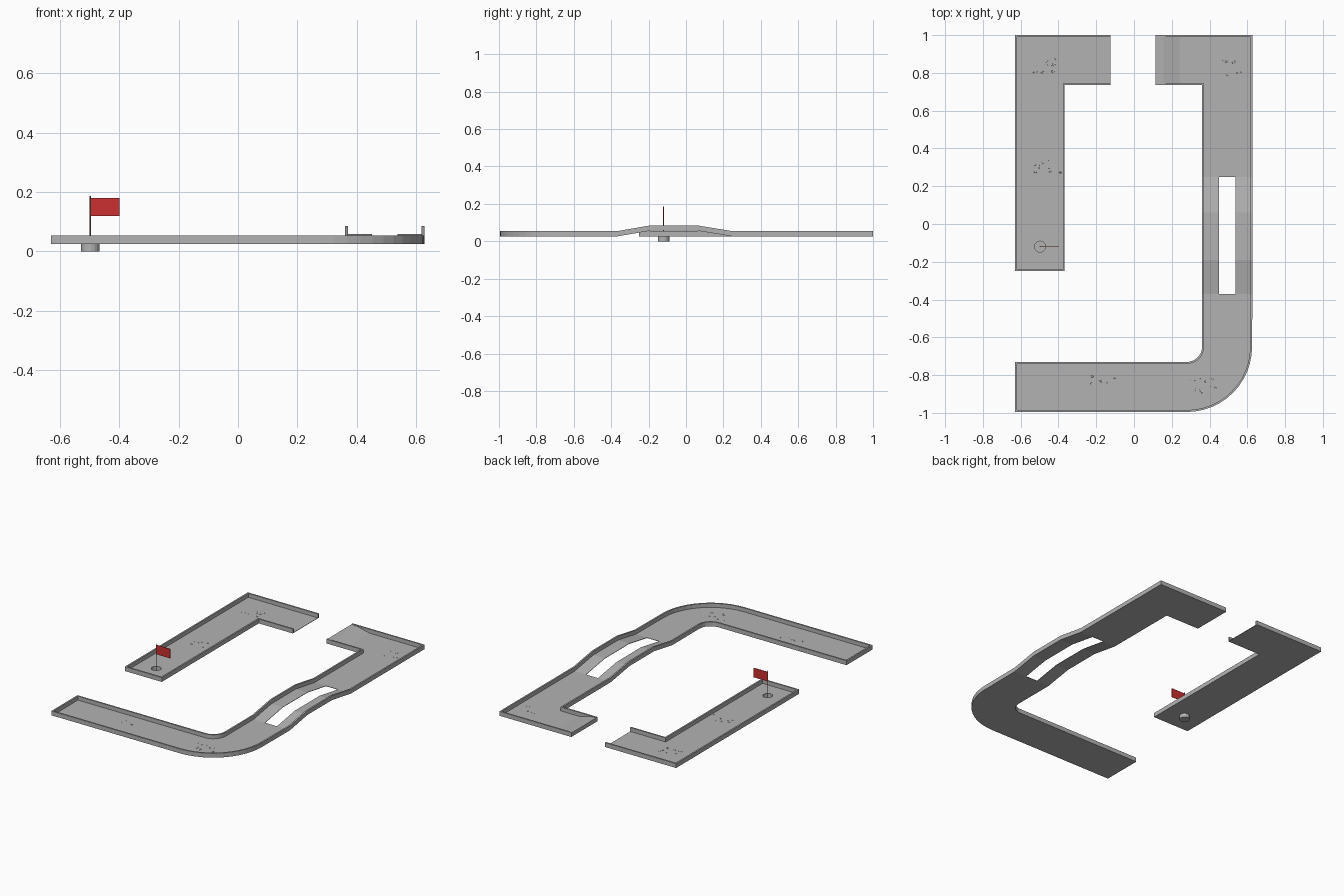
import bpy, bmesh, math, random
from mathutils import Matrix

if "Cube" in bpy.data.objects:
    bpy.data.objects.remove(bpy.data.objects["Cube"])

random.seed(4)
BOT, FLOOR, TOP, RISE, WALL = 0.026, 0.0285, 0.054, 0.031, 0.01


def material(name, color):
    m = bpy.data.materials.new(name)
    m.diffuse_color = (*color, 1)
    m.use_nodes = True
    m.node_tree.nodes["Principled BSDF"].inputs["Base Color"].default_value = m.diffuse_color
    return m


GREY = material("concrete grey", (0.45, 0.45, 0.45))
RED = material("flag red", (0.60, 0.03, 0.03))
BROWN = material("pole brown", (0.16, 0.10, 0.06))


def finish(name, bm, mat):
    bmesh.ops.recalc_face_normals(bm, faces=bm.faces)
    me = bpy.data.meshes.new(name)
    bm.to_mesh(me)
    bm.free()
    me.materials.append(mat)
    ob = bpy.data.objects.new(name, me)
    bpy.context.collection.objects.link(ob)
    return ob


def box(name, lo, hi, mat):
    bm = bmesh.new()
    size = [b - a for a, b in zip(lo, hi)]
    mid = [(a + b) / 2 for a, b in zip(lo, hi)]
    bmesh.ops.create_cube(bm, size=1, matrix=Matrix.Translation(mid) @ Matrix.Diagonal((*size, 1)))
    return finish(name, bm, mat)


def cylinder(name, r, x, y, z0, z1, mat, n=24):
    bm = bmesh.new()
    bmesh.ops.create_cone(bm, cap_ends=True, segments=n, radius1=r, radius2=r, depth=z1 - z0,
                          matrix=Matrix.Translation((x, y, (z0 + z1) / 2)))
    return finish(name, bm, mat)


# Channel: a U section lofted along stations of (outer xy, inner xy, lift, slot flag)
def channel(name, stations, slot=(0.34, 0.66)):
    bm = bmesh.new()
    t = WALL / 0.265
    top = [(0, TOP), (t, TOP), (t, FLOOR), (slot[0], FLOOR), (slot[1], FLOOR),
           (1 - t, FLOOR), (1 - t, TOP), (1, TOP)]
    section = top + [(1, BOT), (slot[1], BOT), (slot[0], BOT), (0, BOT)]
    rings = []
    for (ox, oy), (ix, iy), lift, _ in stations:
        rings.append([bm.verts.new((ox + (ix - ox) * f, oy + (iy - oy) * f, z + lift))
                      for f, z in section])
    n = len(section)
    for k in range(len(rings) - 1):
        a, b = rings[k], rings[k + 1]
        cut = stations[k][3]
        for i in range(n):
            if cut and i in (3, 9):
                continue
            j = (i + 1) % n
            bm.faces.new((a[i], a[j], b[j], b[i]))
        if cut:  # slot side faces
            bm.faces.new((a[3], a[10], b[10], b[3]))
            bm.faces.new((a[4], a[9], b[9], b[4]))
            for ring, other in ((a, k - 1), (b, k + 1)):
                if not stations[other][3]:
                    bm.faces.new((ring[3], ring[4], ring[9], ring[10]))
    for r in (rings[0], rings[-1]):  # open ends: close the thickness only
        for q in ((0, 1, 2, 11), (2, 3, 10, 11), (3, 4, 9, 10), (4, 5, 8, 9), (5, 6, 7, 8)):
            bm.faces.new([r[i] for i in q])
    return finish(name, bm, GREY)


# Starting lane: straight run, rounded bend, slotted hump, square corner
X0, X1, Y1 = 0.36, 0.627, 0.735
cx, cy, r_in, r_out = 0.28, -0.65, 0.08, 0.345
lane = [((-0.63, cy - r_out), (-0.63, cy - r_in), 0, False)]
for k in range(13):
    a = -math.pi / 2 + math.pi / 2 * k / 12
    c, s = math.cos(a), math.sin(a)
    lane.append(((cx + r_out * c, cy + r_out * s), (cx + r_in * c, cy + r_in * s), 0, False))
lane += [((X1, y), (X0, y), lift, cut) for y, lift, cut in
         ((-0.37, 0, True), (-0.19, RISE, True), (0.06, RISE, True), (0.25, 0, False))]
lane += [((X1, 1), (X0, Y1), 0, False), ((0.115, 1), (0.115, Y1), 0, False)]
channel("starting_lane", lane)
box("starting_end_wall", (-0.63, -0.995, BOT), (-0.62, -0.73, TOP), GREY)

# Jump ramp at the gap
bm = bmesh.new()
profile = [(0.24, FLOOR), (0.155, 0.049), (0.115, 0.052), (0.115, FLOOR - 0.001)]
sides = [[bm.verts.new((x, y, z)) for x, z in profile] for y in (Y1 + WALL, 1 - WALL)]
for s in sides:
    bm.faces.new(s)
for i in range(4):
    j = (i + 1) % 4
    bm.faces.new((sides[0][i], sides[0][j], sides[1][j], sides[1][i]))
finish("jump_ramp", bm, GREY)

# Landing lane with its end wall
landing = channel("landing_lane", [((-0.125, 1), (-0.125, Y1), 0, False),
                                   ((-0.63, 1), (-0.367, Y1), 0, False),
                                   ((-0.63, -0.25), (-0.367, -0.25), 0, False)])
box("landing_end_wall", (-0.63, -0.25, BOT), (-0.367, -0.24, TOP), GREY)

# Cup hole in the floor, with a thin cup hanging below
HX, HY = -0.497, -0.12
cutter = cylinder("hole_cutter", 0.029, HX, HY, 0.015, 0.04, GREY)
cutter.hide_render = True
cutter.hide_viewport = True
cut = landing.modifiers.new("hole", "BOOLEAN")
cut.object = cutter
cut.solver = "EXACT"
bm = bmesh.new()
rings = []
for r, z in ((0.029, 0.002), (0.029, FLOOR), (0.031, FLOOR - 0.001), (0.031, 0)):
    rings.append([bm.verts.new((HX + r * math.cos(math.tau * k / 24),
                                HY + r * math.sin(math.tau * k / 24), z)) for k in range(24)])
for a, b in zip(rings, rings[1:]):
    for k in range(24):
        j = (k + 1) % 24
        bm.faces.new((a[k], a[j], b[j], b[k]))
bm.faces.new(rings[0])
bm.faces.new(rings[-1])
finish("cup", bm, GREY)

# Flag
cylinder("flag_pole", 0.0025, HX, HY, 0.001, 0.187, BROWN, 8)
box("flag", (HX + 0.002, HY - 0.0015, 0.12), (-0.398, HY + 0.0015, 0.18), RED)

# Patches of tiny low bumps on the floor
bm = bmesh.new()
for px, py, n in ((-0.48, 0.84, 14), (-0.46, 0.30, 11), (0.50, 0.82, 7),
                  (-0.17, -0.81, 7), (0.36, -0.86, 11)):
    for _ in range(n):
        x, y = px + random.uniform(-0.07, 0.07), py + random.uniform(-0.045, 0.045)
        r = random.uniform(0.005, 0.010)
        bmesh.ops.create_icosphere(bm, subdivisions=1, radius=1, matrix=Matrix.Translation(
            (x, y, FLOOR)) @ Matrix.Diagonal((r, r * 0.7, 0.0022, 1)))
finish("floor_bumps", bm, GREY)
